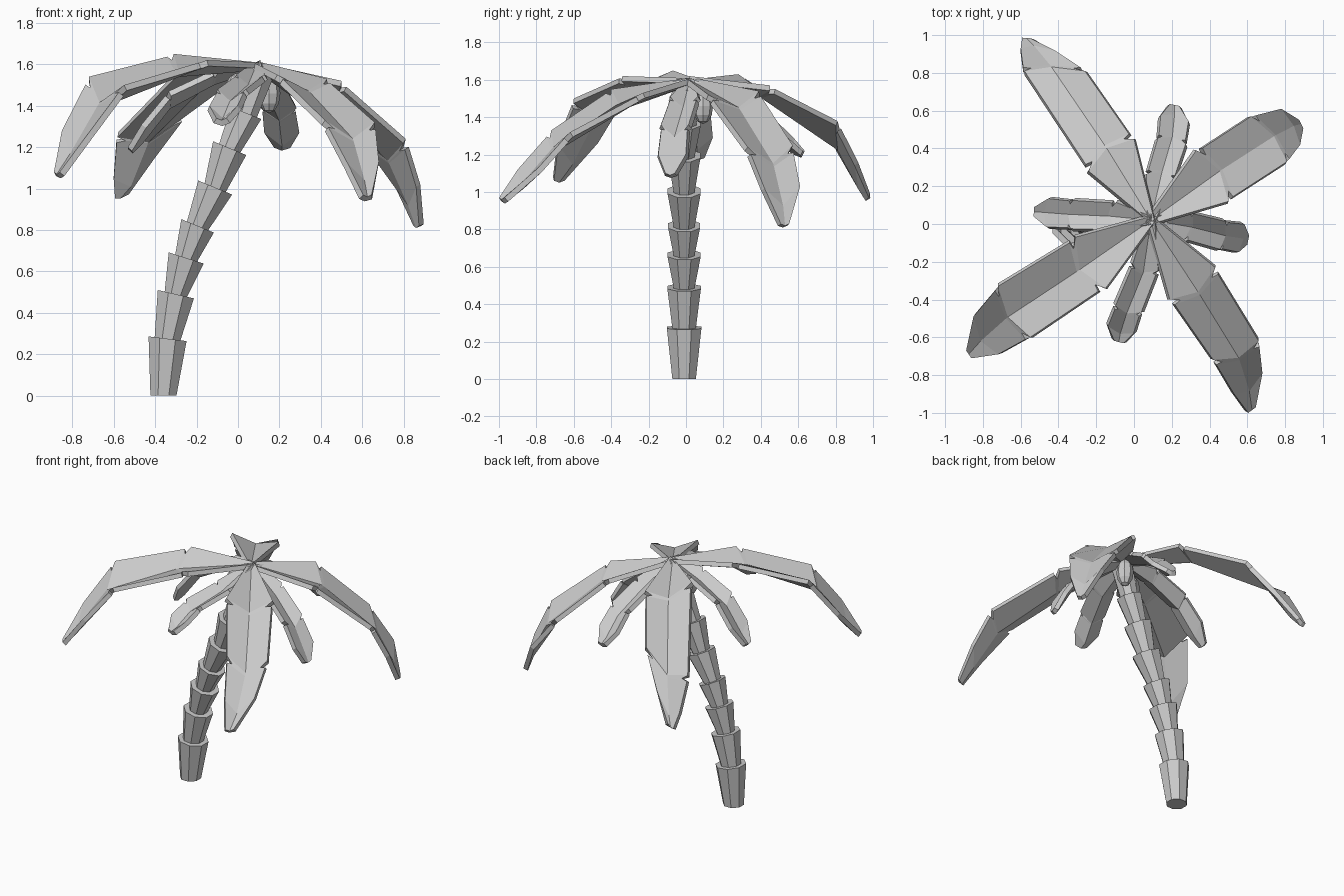
import bpy
import bmesh
import math
from mathutils import Vector

cube = bpy.data.objects.get("Cube")
if cube:
    bpy.data.objects.remove(cube)

UP = Vector((0, 0, 1))
CROWN = Vector((0.09, 0.02, 1.61))

grey = bpy.data.materials.new("plain_grey")
grey.use_nodes = True
grey.diffuse_color = (0.6, 0.6, 0.6, 1)
grey.node_tree.nodes["Principled BSDF"].inputs["Base Color"].default_value = grey.diffuse_color


def add_object(name, bm):
    """Turn a bmesh into a flat shaded object."""
    mesh = bpy.data.meshes.new(name)
    bm.to_mesh(mesh)
    bm.free()
    mesh.materials.append(grey)
    obj = bpy.data.objects.new(name, mesh)
    bpy.context.collection.objects.link(obj)
    return obj


def trunk_segment(name, start, end, axis_start, axis_end, r_start, r_end, sides=8):
    """Flared, capped section whose two ends follow the bend of the trunk."""
    bm = bmesh.new()
    rings = []
    for centre, axis, radius in ((start, axis_start, r_start), (end, axis_end, r_end)):
        side = Vector((0, 1, 0))
        front = side.cross(axis).normalized()
        angles = [math.tau * (i + 0.5) / sides for i in range(sides)]
        rings.append([bm.verts.new(centre + radius * (front * math.cos(a) + side * math.sin(a)))
                      for a in angles])
    for i in range(sides):
        j = (i + 1) % sides
        bm.faces.new((rings[0][i], rings[0][j], rings[1][j], rings[1][i]))
    bm.faces.new(rings[0])
    bm.faces.new(rings[1])
    bmesh.ops.recalc_face_normals(bm, faces=bm.faces)
    return add_object(name, bm)


def leaf(name, rims, tip, depth, sweep, notch):
    """Trough-shaped leaf. rims holds left and right edge points; tip is the end."""
    tip = Vector(tip)
    rims = [(Vector(a), Vector(b)) for a, b in rims]
    across = (rims[-1][0] - rims[-1][1]).normalized()
    rims.insert(0, (CROWN + across * 0.02, CROWN - across * 0.02))
    rims.append((tip + across * 0.025, tip - across * 0.025))
    last = len(rims) - 1

    rows = []
    for i, (a, b) in enumerate(rims):
        mid = (a + b) / 2
        if i in (0, last):
            rows.append((a, mid - UP * 0.01, b))
            continue
        after = (rims[i + 1][0] + rims[i + 1][1]) / 2
        ahead = (after - mid).normalized()
        rib = mid + ahead * sweep - UP * depth
        rows.append((a, rib, b))
        if i < 3:
            # Small wedge cut into both edges at the joint
            for forward, inset in ((0.4, 0.3), (0.8, 0.05)):
                step = ahead * notch * forward
                rows.append((a.lerp(rib, inset) + step,
                             rib + step * 0.5,
                             b.lerp(rib, inset) + step))

    bm = bmesh.new()
    grid = [[bm.verts.new(p) for p in row] for row in rows]
    for near, far in zip(grid, grid[1:]):
        for k in (0, 1):
            bm.faces.new((near[k], near[k + 1], far[k + 1], far[k]))
    obj = add_object(name, bm)
    thick = obj.modifiers.new("thickness", "SOLIDIFY")
    thick.thickness = 0.03
    thick.offset = -1
    return obj


def small_leaf(name, ribs, tip, width):
    """Short leaf laid out from its middle line."""
    run = Vector(tip) - CROWN
    left = UP.cross(run).normalized() * width
    rims = [(Vector(p) + left, Vector(p) - left) for p in ribs]
    leaf(name, rims, tip, depth=0.04, sweep=0.03, notch=0.03)


# Trunk: stacked flared sections along a leaning curve
joints = [Vector((x, y, z)) for x, y, z in (
    (-0.36, -0.01, 0), (-0.34, -0.01, 0.275), (-0.30, -0.01, 0.49), (-0.25, -0.01, 0.665),
    (-0.195, -0.01, 0.82), (-0.11, -0.01, 1.005), (-0.04, -0.01, 1.195),
    (0.04, 0, 1.365), (0.11, 0.01, 1.57))]
flares = (0.1, 0.097, 0.096, 0.092, 0.096, 0.094, 0.085, 0.075)
axes = [UP]
for before, after in zip(joints, joints[2:]):
    axes.append((after - before).normalized())
axes.append(axes[-1])
for i, flare in enumerate(flares):
    trunk_segment(f"trunk_section_{i + 1}", joints[i], joints[i + 1],
                  axes[i], axes[i + 1], 0.068 if i < 2 else 0.06, flare)

# Four large leaves
leaf("back_right_leaf",
     [((-0.24, 0.28, 1.63), (0.0, 0.45, 1.57)),
      ((-0.58, 0.81, 1.27), (-0.26, 0.81, 1.38)),
      ((-0.6, 0.93, 1.06), (-0.42, 0.92, 1.16))],
     (-0.57, 0.985, 0.98), 0.04, 0.05, 0.05)
leaf("back_left_leaf",
     [((0.33, 0.39, 1.54), (0.5, 0.12, 1.52)),
      ((0.62, 0.57, 1.25), (0.81, 0.33, 1.24)),
      ((0.78, 0.61, 1.03), (0.88, 0.42, 1.02))],
     (0.885, 0.53, 0.83), 0.04, 0.06, 0.05)
leaf("front_left_leaf",
     [((0.43, -0.23, 1.53), (0.19, -0.4, 1.55)),
      ((0.66, -0.62, 1.32), (0.42, -0.72, 1.33)),
      ((0.68, -0.79, 1.13), (0.53, -0.9, 1.12))],
     (0.625, -0.985, 0.97), 0.04, 0.06, 0.05)
leaf("front_right_leaf",
     [((-0.15, -0.34, 1.62), (-0.31, -0.07, 1.65)),
      ((-0.55, -0.6, 1.5), (-0.72, -0.33, 1.54)),
      ((-0.72, -0.69, 1.27), (-0.85, -0.49, 1.28))],
     (-0.875, -0.69, 1.08), 0.05, 0.07, 0.05)

# Four small leaves between them
small_leaf("back_small_leaf",
           [(0.14, 0.25, 1.53), (0.2, 0.44, 1.41), (0.215, 0.56, 1.29)], (0.215, 0.63, 1.22), 0.075)
small_leaf("left_small_leaf",
           [(0.28, -0.01, 1.51), (0.47, -0.06, 1.36), (0.57, -0.075, 1.2)], (0.605, -0.085, 1.1), 0.075)
small_leaf("front_small_leaf",
           [(0.06, -0.23, 1.55), (-0.03, -0.45, 1.48), (-0.07, -0.56, 1.4)], (-0.08, -0.625, 1.34), 0.07)
small_leaf("right_small_leaf",
           [(-0.1, 0.04, 1.58), (-0.33, 0.05, 1.47), (-0.46, 0.06, 1.31)], (-0.53, 0.065, 1.2), 0.075)

# Two nuts hanging under the crown
for name, spot in (("left_nut", (0.15, 0.09, 1.46)), ("right_nut", (-0.01, -0.04, 1.46))):
    bm = bmesh.new()
    bmesh.ops.create_uvsphere(bm, u_segments=8, v_segments=6, radius=0.055)
    bmesh.ops.scale(bm, vec=(1, 1, 1.75), verts=bm.verts)
    bmesh.ops.translate(bm, vec=spot, verts=bm.verts)
    add_object(name, bm)
